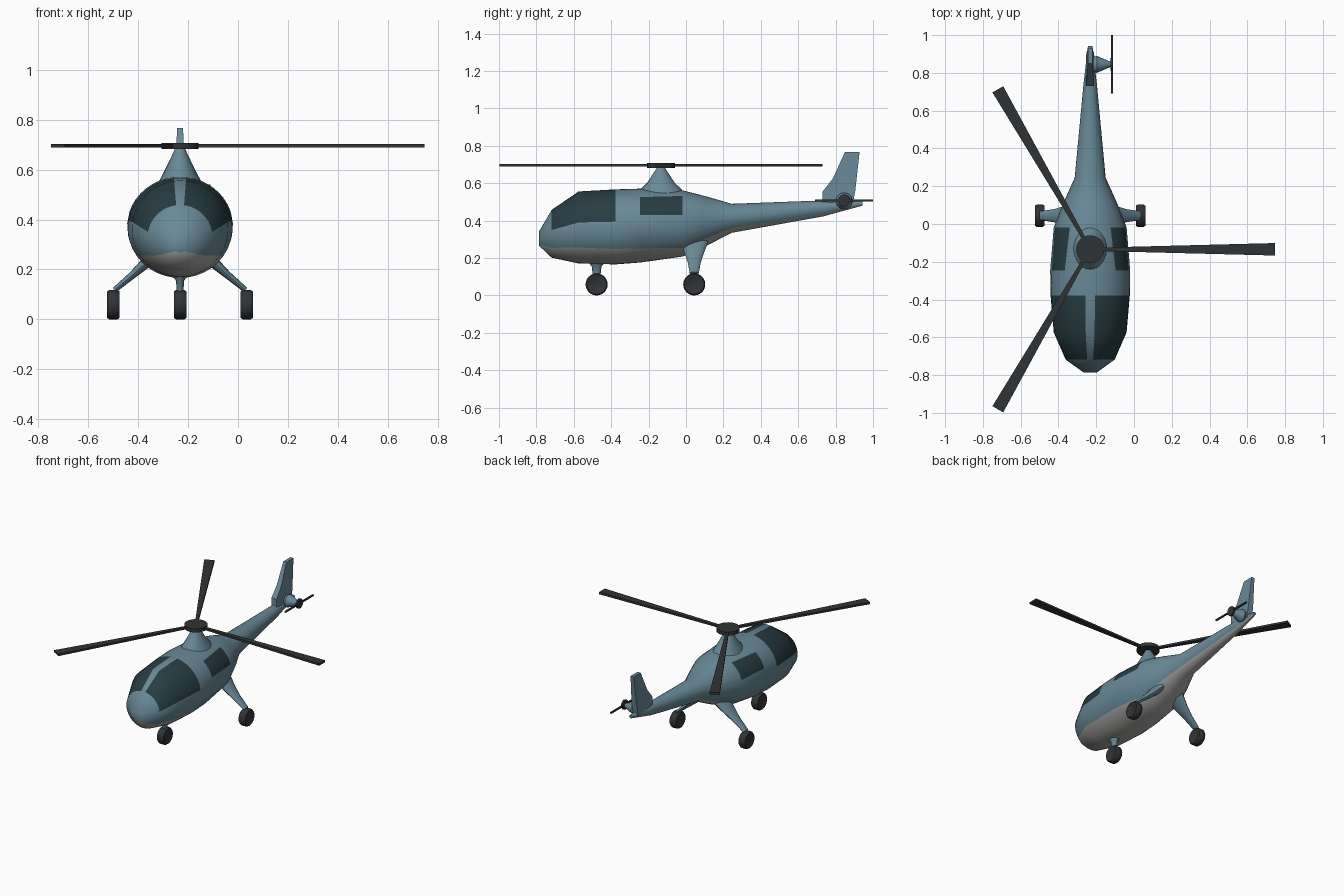
import bpy, bmesh, math
from math import sin, cos, pi, radians
from mathutils import Matrix, Vector

if "Cube" in bpy.data.objects:
    bpy.data.objects.remove(bpy.data.objects["Cube"])

CX = -0.232            # fuselage centre line
ROTOR_Y = -0.134       # main rotor axis


def material(name, rgb):
    m = bpy.data.materials.new(name)
    m.diffuse_color = (*rgb, 1)
    m.use_nodes = True
    m.node_tree.nodes["Principled BSDF"].inputs["Base Color"].default_value = m.diffuse_color
    return m


BLUE = material("blue_paint", (0.14, 0.25, 0.31))
GREY = material("belly_grey", (0.38, 0.38, 0.37))
GLASS = material("dark_glass", (0.02, 0.045, 0.055))
DARK = material("dark_rubber", (0.03, 0.033, 0.037))


def loft(name, rings, mats, pick=None, angle=40):
    """Skin equal-length point rings and cap both ends."""
    bm = bmesh.new()
    vs = [[bm.verts.new(p) for p in r] for r in rings]
    n = len(rings[0])
    for i in range(len(vs) - 1):
        for j in range(n):
            k = (j + 1) % n
            f = bm.faces.new((vs[i][j], vs[i][k], vs[i + 1][k], vs[i + 1][j]))
            f.material_index = pick(i, j) if pick else 0
    bm.faces.new(vs[0])
    bm.faces.new(vs[-1])
    bmesh.ops.recalc_face_normals(bm, faces=bm.faces)
    me = bpy.data.meshes.new(name)
    bm.to_mesh(me)
    bm.free()
    for m in mats:
        me.materials.append(m)
    ob = bpy.data.objects.new(name, me)
    bpy.context.collection.objects.link(ob)
    bpy.ops.object.select_all(action='DESELECT')
    ob.select_set(True)
    bpy.context.view_layer.objects.active = ob
    bpy.ops.object.shade_smooth_by_angle(angle=radians(angle))
    return ob


def lathe(name, centre, axis, profile, mat, n=24):
    """Revolve (radius, offset) pairs about an x or z axis."""
    c = Vector(centre)
    rings = []
    for r, h in profile:
        circle = [(r * cos(2 * pi * j / n), r * sin(2 * pi * j / n)) for j in range(n)]
        rings.append([c + Vector((h, a, b) if axis == 'x' else (a, b, h)) for a, b in circle])
    return loft(name, rings, [mat])


# Fuselage: y, half width, top, bottom, then angles from the top of
# window top edge, window bottom edge and belly line
stations = [
    (-0.787, 0.034, 0.340, 0.267, 40, 81, 150),
    (-0.718, 0.130, 0.458, 0.202, 40, 81, 126),
    (-0.574, 0.193, 0.556, 0.171, 40, 82, 124),
    (-0.378, 0.210, 0.567, 0.166, 40, 82, 126),
    (-0.245, 0.212, 0.571, 0.176, 39.5, 73, 128),
    (-0.018, 0.193, 0.562, 0.208, 34, 75, 138),
    (0.110, 0.143, 0.529, 0.266, 36, 75, 134),
    (0.245, 0.082, 0.490, 0.335, 38, 75, 130),
    (0.735, 0.036, 0.508, 0.423, 38, 75, 128),
    (0.943, 0.012, 0.502, 0.480, 38, 75, 128),
]
splits = (1, 4, 4, 4, 6)
band = [b for b, s in enumerate(splits) for _ in range(s)]


def hull_ring(y, hw, top, bot, wt, wb, belly):
    keys = (0, 7, wt, wb, belly, 180)
    ts = [keys[b] + (keys[b + 1] - keys[b]) * q / s for b, s in enumerate(splits) for q in range(s)]
    ts += [180]
    ts += [360 - t for t in ts[-2:0:-1]]
    cz, rz = (top + bot) / 2, (top - bot) / 2
    return [(CX + hw * sin(radians(t)), y, cz + rz * cos(radians(t))) for t in ts]


def hull_paint(i, j):
    b = band[j] if j < len(band) else band[2 * len(band) - 1 - j]
    if b == 4:
        return 1
    if (i in (1, 2) and b in (1, 2)) or (i == 4 and b == 2):
        return 2
    return 0


loft("fuselage", [hull_ring(*s) for s in stations], [BLUE, GREY, GLASS], hull_paint, 50)

# Rotor mast fairing
mast = []
for z, rx, ry in ((0.50, 0.115, 0.15), (0.565, 0.078, 0.112), (0.604, 0.058, 0.072),
                  (0.645, 0.038, 0.046), (0.675, 0.024, 0.026), (0.69, 0.018, 0.018)):
    mast.append([(CX + rx * cos(pi * j / 12), ROTOR_Y + ry * sin(pi * j / 12), z) for j in range(24)])
loft("rotor_mast", mast, [BLUE])

# Main rotor
lathe("rotor_hub", (CX, ROTOR_Y, 0.696), 'z', [(0.074, -0.014), (0.074, 0.011)], DARK)
for k in range(3):
    rot = Matrix.Rotation(k * 2 * pi / 3, 3, 'Z')
    rings = [[Vector((CX, ROTOR_Y, 0.696)) + rot @ Vector((r, a * w, b * 0.007))
              for a, b in ((-1, -1), (1, -1), (1, 1), (-1, 1))]
             for r, w in ((0.04, 0.009), (0.978, 0.033))]
    loft(f"rotor_blade_{k + 1}", rings, [DARK])

# Tail fin
outline = [(0.85, 0.767), (0.928, 0.767), (0.905, 0.56), (0.89, 0.48),
           (0.73, 0.48), (0.73, 0.555), (0.785, 0.625)]
loft("tail_fin", [[(CX + s * (0.022 - 0.01 * max(0, z - 0.5) / 0.267), y, z) for y, z in outline]
                  for s in (-1, 1)], [BLUE], None, 20)

# Tail rotor on the right side
lathe("tail_rotor_mount", (CX, 0.845, 0.505), 'x',
      [(0.032, 0.0), (0.045, 0.035), (0.030, 0.07), (0.012, 0.112)], BLUE, 12)
lathe("tail_rotor_hub", (-0.117, 0.845, 0.508), 'x', [(0.033, -0.007), (0.033, 0.007)], DARK, 12)
loft("tail_rotor_blades", [[(-0.117 + a * 0.005, y, 0.508 + b * 0.005)
                            for a, b in ((-1, -1), (1, -1), (1, 1), (-1, 1))]
                           for y in (0.69, 1.0)], [DARK])

# Wheels
tyre = [(0.036, -0.021), (0.042, -0.025), (0.053, -0.025), (0.059, -0.016),
        (0.059, 0.016), (0.053, 0.025), (0.042, 0.025), (0.036, 0.021)]
for name, x, y in (("front_wheel", CX, -0.478), ("left_rear_wheel", CX - 0.267, 0.044),
                   ("right_rear_wheel", CX + 0.267, 0.044)):
    lathe(name, (x, y, 0.059), 'x', tyre, DARK)

# Front leg
leg = []
for z, rx, ry in ((0.20, 0.05, 0.055), (0.172, 0.03, 0.04), (0.155, 0.016, 0.026), (0.10, 0.013, 0.02)):
    leg.append([(CX + rx * cos(pi * j / 8), -0.478 + ry * sin(pi * j / 8), z) for j in range(16)])
loft("front_leg", leg, [BLUE])

# Rear legs, mirrored: outward offset, height, half length, half thickness
for side, s in (("left", -1), ("right", 1)):
    rings = []
    for dx, z, ry, rt in ((0.08, 0.285, 0.075, 0.03), (0.135, 0.228, 0.052, 0.022),
                          (0.19, 0.178, 0.035, 0.015), (0.262, 0.118, 0.024, 0.011)):
        rings.append([(CX + s * (dx + 0.65 * rt * cos(pi * j / 8)), 0.044 + ry * sin(pi * j / 8),
                       z + 0.76 * rt * cos(pi * j / 8)) for j in range(16)])
    loft(f"{side}_rear_leg", rings, [BLUE])
